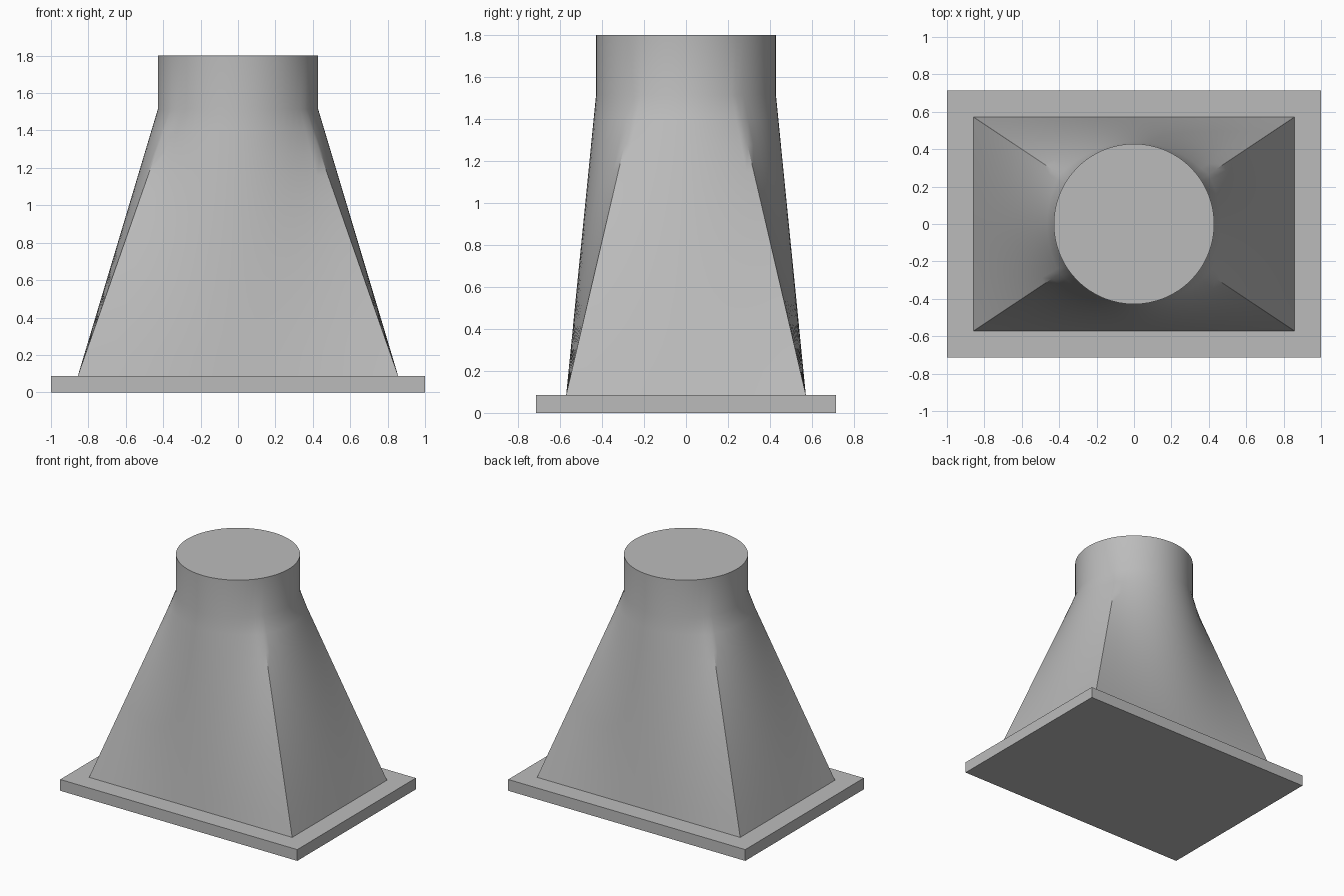
import bpy
import bmesh
from math import sin, cos, pi, atan2

if "Cube" in bpy.data.objects:
    bpy.data.objects.remove(bpy.data.objects["Cube"], do_unlink=True)

HALF_X, HALF_Y = 0.857, 0.571      # rectangular mouth
RADIUS = 0.4286                    # round outlet
PLATE_TOP, SHOULDER, TOP = 0.086, 1.514, 1.8
STEPS = 12                         # rings along the transition

grey = bpy.data.materials.new("sheet metal grey")
grey.use_nodes = True
colour = (0.5, 0.5, 0.5, 1)
grey.diffuse_color = colour
grey.node_tree.nodes["Principled BSDF"].inputs["Base Color"].default_value = colour


def add_object(name, bm):
    bmesh.ops.recalc_face_normals(bm, faces=bm.faces)
    mesh = bpy.data.meshes.new(name)
    bm.to_mesh(mesh)
    bm.free()
    mesh.materials.append(grey)
    obj = bpy.data.objects.new(name, mesh)
    bpy.context.collection.objects.link(obj)
    return obj


# Flat base plate
bm = bmesh.new()
bmesh.ops.create_cube(bm, size=1)
for v in bm.verts:
    v.co.x *= 2
    v.co.y *= 1.4286
    v.co.z = (v.co.z + 0.5) * PLATE_TOP
add_object("base_flange", bm)

# Directions around the duct, with one exactly on each rectangle corner
corner = atan2(HALF_Y, HALF_X)
stops = [-corner, corner, pi - corner, pi + corner, 2 * pi - corner]
angles = [a + (b - a) * i / 20 for a, b in zip(stops, stops[1:]) for i in range(20)]


def ring(bm, blend, z):
    """Section between the rectangle (blend 0) and the circle (blend 1)."""
    verts = []
    for a in angles:
        c, s = cos(a), sin(a)
        reach = min(HALF_X / max(abs(c), 1e-6), HALF_Y / max(abs(s), 1e-6))
        r = reach + (RADIUS - reach) * blend
        verts.append(bm.verts.new((r * c, r * s, z)))
    return verts


# Rectangle-to-round transition with its straight neck
bm = bmesh.new()
rings = [ring(bm, i / STEPS, PLATE_TOP + (SHOULDER - PLATE_TOP) * i / STEPS)
         for i in range(STEPS + 1)]
rings.append(ring(bm, 1, TOP))
for low, high in zip(rings, rings[1:]):
    for i in range(len(angles)):
        j = (i + 1) % len(angles)
        bm.faces.new((low[i], low[j], high[j], high[i]))
bm.faces.new(rings[-1])
bm.faces.new(rings[0][::-1])
duct = add_object("transition_duct", bm)

bpy.ops.object.select_all(action="DESELECT")
duct.select_set(True)
bpy.context.view_layer.objects.active = duct
bpy.ops.object.shade_smooth_by_angle(angle=pi / 6)
